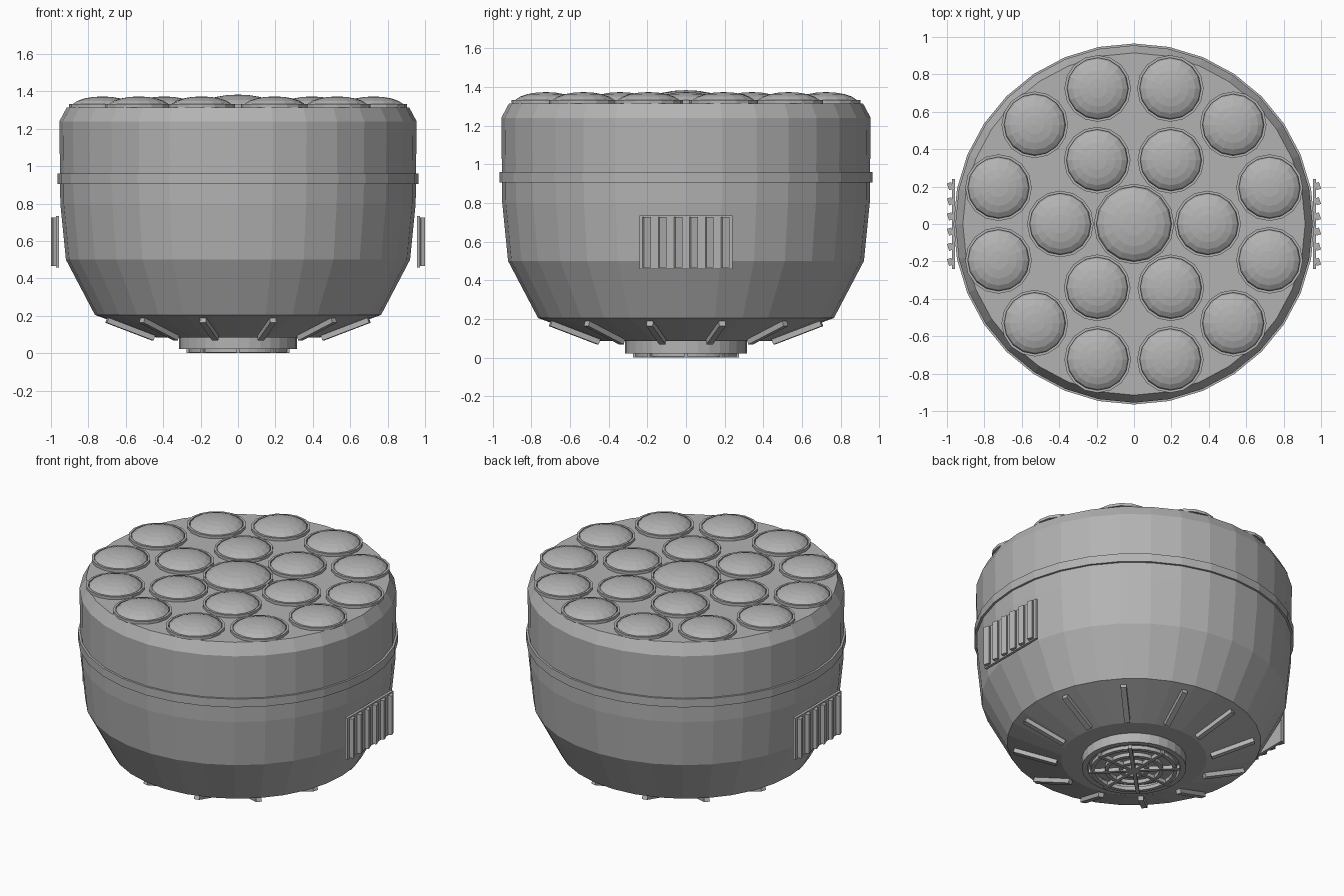
import bpy, math
from mathutils import Matrix, Vector

cube = bpy.data.objects.get("Cube")
if cube:
    bpy.data.objects.remove(cube, do_unlink=True)

grey = bpy.data.materials.new("matt_grey")
grey.use_nodes = True
grey.diffuse_color = (0.45, 0.45, 0.45, 1)
grey.node_tree.nodes["Principled BSDF"].inputs["Base Color"].default_value = grey.diffuse_color


def make(name, verts, faces):
    mesh = bpy.data.meshes.new(name)
    mesh.from_pydata(verts, [], faces)
    mesh.materials.append(grey)
    obj = bpy.data.objects.new(name, mesh)
    bpy.context.collection.objects.link(obj)
    return obj


def lathe(name, profile, sides, at=(0, 0, 0), closed=False):
    """Spin (radius, height) points, listed bottom to top on the outside."""
    verts, faces, rings = [], [], []
    for r, z in profile:
        n = sides if r > 0 else 1
        rings.append([len(verts) + i % n for i in range(sides)])
        for i in range(n):
            a = math.tau * i / sides
            verts.append((at[0] + r * math.cos(a), at[1] + r * math.sin(a), at[2] + z))
    pairs = list(zip(rings, rings[1:]))
    if closed:
        pairs.append((rings[-1], rings[0]))
    for low, high in pairs:
        for i in range(sides):
            j = (i + 1) % sides
            quad = [low[i], low[j], high[j], high[i]]
            faces.append(list(dict.fromkeys(quad)))
    return make(name, verts, faces)


def ring(name, inner, outer, low, high, sides, at=(0, 0, 0)):
    return lathe(name, [(inner, low), (outer, low), (outer, high), (inner, high)], sides, at, True)


def box(name, size, matrix):
    verts = [matrix @ Vector((x * size[0] / 2, y * size[1] / 2, z * size[2] / 2))
             for x in (-1, 1) for y in (-1, 1) for z in (-1, 1)]
    faces = [(0, 1, 3, 2), (4, 6, 7, 5), (0, 4, 5, 1), (2, 3, 7, 6), (0, 2, 6, 4), (1, 5, 7, 3)]
    return make(name, verts, faces)


def turn(angle, axis="Z"):
    return Matrix.Rotation(math.radians(angle), 4, axis)


# Main housing, raised band and lower collar with a recessed outlet
lathe("housing", [(0, 0.085), (0.44, 0.085), (0.765, 0.205), (0.92, 0.5), (0.95, 0.8),
                  (0.955, 1.24), (0.915, 1.315), (0, 1.315)], 32)
ring("middle_band", 0.93, 0.965, 0.905, 0.96, 32)
lathe("outlet_collar", [(0, 0.06), (0.27, 0.06), (0.28, 0.022), (0.315, 0.022), (0.315, 0.09)], 32)

# Round grille under the collar
for i, radius in enumerate((0.08, 0.165, 0.25)):
    ring(f"grille_ring_{i + 1}", radius - 0.012, radius + 0.012, 0.005, 0.03, 32)
for i in range(4):
    box(f"grille_bar_{i + 1}", (0.55, 0.022, 0.025), turn(45 * i) @ Matrix.Translation((0, 0, 0.0125)))


# Domed lamps, each in a thin rim
def lamp(name, x, y, radius, height):
    arc = [math.radians(a) for a in (0, 18, 36, 54, 72, 90)]
    dome = [((radius - 0.012) * math.cos(a), height * math.sin(a)) for a in arc]
    dome[-1] = (0, height)
    lathe(name + "_dome", dome, 16, (x, y, 1.315))
    ring(name + "_rim", radius - 0.014, radius, 0, 0.018, 16, (x, y, 1.315))


lamp("centre_lamp", 0, 0, 0.215, 0.068)
for label, count, distance, start in (("inner", 6, 0.394, 0), ("outer", 12, 0.75, 15)):
    for i in range(count):
        a = math.radians(start + 360 * i / count)
        lamp(f"{label}_lamp_{i + 1}", distance * math.cos(a), distance * math.sin(a), 0.178, 0.058)

# Radial fins on the sloping underside
slope = math.degrees(math.atan2(0.12, 0.325))
for i in range(12):
    place = turn(15 + 30 * i) @ Matrix.Translation((0.595, 0, 0.132)) @ turn(-slope, "Y")
    box(f"underside_fin_{i + 1}", (0.275, 0.034, 0.035), place)

# Slatted vents on both sides
for side, angle in (("left", 0), ("right", 180)):
    place = turn(angle) @ Matrix.Translation((0.965, 0, 0.597))
    box(f"{side}_vent_plate", (0.018, 0.48, 0.275), place)
    for i in range(6):
        slat = place @ Matrix.Translation((0.018, (i - 2.5) * 0.081, 0)) @ turn(18)
        box(f"{side}_vent_slat_{i + 1}", (0.024, 0.038, 0.26), slat)
